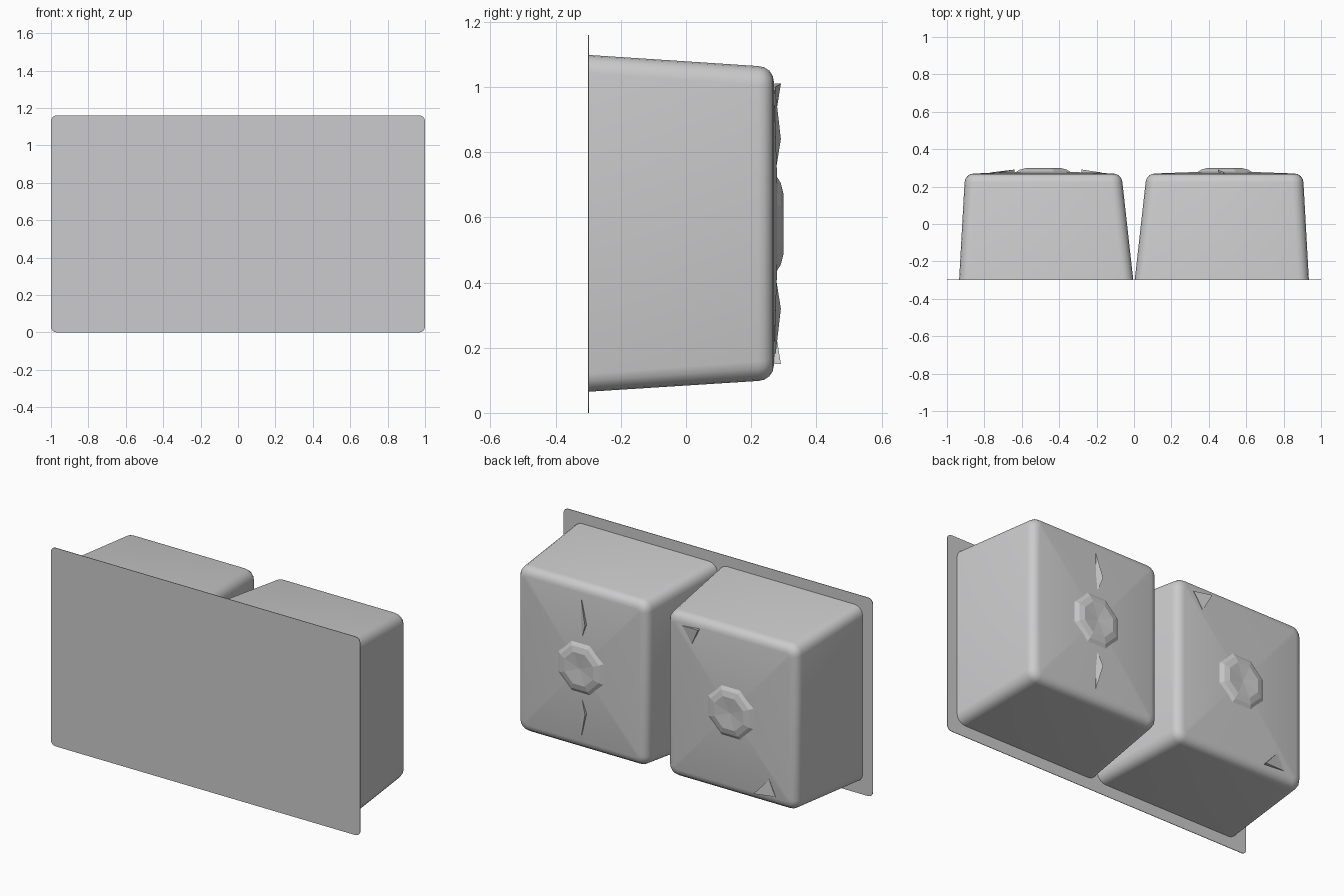
import bpy, bmesh
from math import cos, sin, pi, radians
from mathutils import Vector

cube = bpy.data.objects.get("Cube")
if cube:
    bpy.data.objects.remove(cube, do_unlink=True)

steel = bpy.data.materials.new("brushed grey")
steel.use_nodes = True
GREY = (0.6, 0.6, 0.61, 1)
steel.diffuse_color = GREY
steel.node_tree.nodes["Principled BSDF"].inputs["Base Color"].default_value = GREY

MID_Z = 0.58
BACK_Y = 0.277


def finish(name, bm, smooth=True):
    bmesh.ops.recalc_face_normals(bm, faces=bm.faces)
    mesh = bpy.data.meshes.new(name)
    bm.to_mesh(mesh)
    bm.free()
    mesh.materials.append(steel)
    ob = bpy.data.objects.new(name, mesh)
    bpy.context.collection.objects.link(ob)
    if smooth:
        bpy.ops.object.select_all(action='DESELECT')
        ob.select_set(True)
        bpy.context.view_layer.objects.active = ob
        bpy.ops.object.shade_smooth_by_angle(angle=radians(30))
    return ob


def rounded_rect(x0, x1, z0, z1, r, y, steps=4):
    """Points of a rounded rectangle facing along y."""
    corners = [(x1 - r, z1 - r), (x0 + r, z1 - r), (x0 + r, z0 + r), (x1 - r, z0 + r)]
    return [Vector((cx + r * cos(a), y, cz + r * sin(a)))
            for q, (cx, cz) in enumerate(corners)
            for a in [(q + i / steps) * pi / 2 for i in range(steps + 1)]]


def loft(bm, rings, cap_start=True, tip=None):
    loops = [[bm.verts.new(p) for p in ring] for ring in rings]
    n = len(loops[0])
    for a, b in zip(loops, loops[1:]):
        for i in range(n):
            bm.faces.new((a[i], a[(i + 1) % n], b[(i + 1) % n], b[i]))
    if cap_start:
        bm.faces.new(loops[0])
    if tip is None:
        bm.faces.new(loops[-1])
    else:
        t = bm.verts.new(tip)
        for i in range(n):
            bm.faces.new((loops[-1][i], loops[-1][(i + 1) % n], t))


# Thin flange plate
bm = bmesh.new()
loft(bm, [rounded_rect(-1, 1, 0, 1.16, 0.03, y) for y in (-0.3, -0.297)])
finish("flange_plate", bm)


def bowl(side, name):
    # Tapered walls, then a rounded edge into a gently domed bottom
    def ring(inner, outer, low, high, r, y):
        x0, x1 = sorted((side * inner, side * outer))
        return rounded_rect(x0, x1, low, high, r, y)
    rings = [ring(0.004, 0.935, 0.065, 1.098, 0.055, -0.298)]
    for i in range(5):
        a = i * pi / 8
        d = 0.05 * (1 - cos(a))
        rings.append(ring(0.062 + d, 0.906 - d, 0.098 + d, 1.064 - d,
                          0.06 - d * 0.8, 0.222 + 0.048 * sin(a)))
    bm = bmesh.new()
    loft(bm, rings, tip=(side * 0.485, 0.284, MID_Z))
    finish(name, bm)


def drain(side, name):
    # Eight-sided shallow boss with a sunken hub
    def ring(r, y):
        return [Vector((side * 0.485 + r * cos(k * pi / 4 + pi / 8), y,
                        MID_Z + r * sin(k * pi / 4 + pi / 8))) for k in range(8)]
    bm = bmesh.new()
    loft(bm, [ring(0.158, 0.278), ring(0.135, 0.291), ring(0.1, 0.299)],
         tip=(side * 0.485, 0.29, MID_Z))
    finish(name, bm, smooth=False)


def crease(name, points, raised):
    # Small raised flake: a triangle with one lifted corner
    bm = bmesh.new()
    base = [bm.verts.new((x, BACK_Y - 0.005, z)) for x, z in points]
    top = [bm.verts.new((x, BACK_Y + (0.014 if i == raised else -0.002), z))
           for i, (x, z) in enumerate(points)]
    bm.faces.new(base)
    bm.faces.new(top)
    for i in range(3):
        j = (i + 1) % 3
        bm.faces.new((base[i], base[j], top[j], top[i]))
    finish(name, bm, smooth=False)


for side, label in ((1, "left"), (-1, "right")):
    bowl(side, label + "_bowl")
    drain(side, label + "_drain")

# Pressed creases on the bowl bottoms
crease("right_upper_crease", [(-0.17, 1.0), (-0.28, 1.01), (-0.23, 0.91)], 1)
crease("right_lower_crease", [(-0.64, 0.15), (-0.77, 0.16), (-0.73, 0.25)], 0)
crease("left_upper_crease", [(0.485, 0.98), (0.45, 0.84), (0.485, 0.74)], 1)
crease("left_lower_crease", [(0.485, 0.18), (0.45, 0.32), (0.485, 0.42)], 1)
